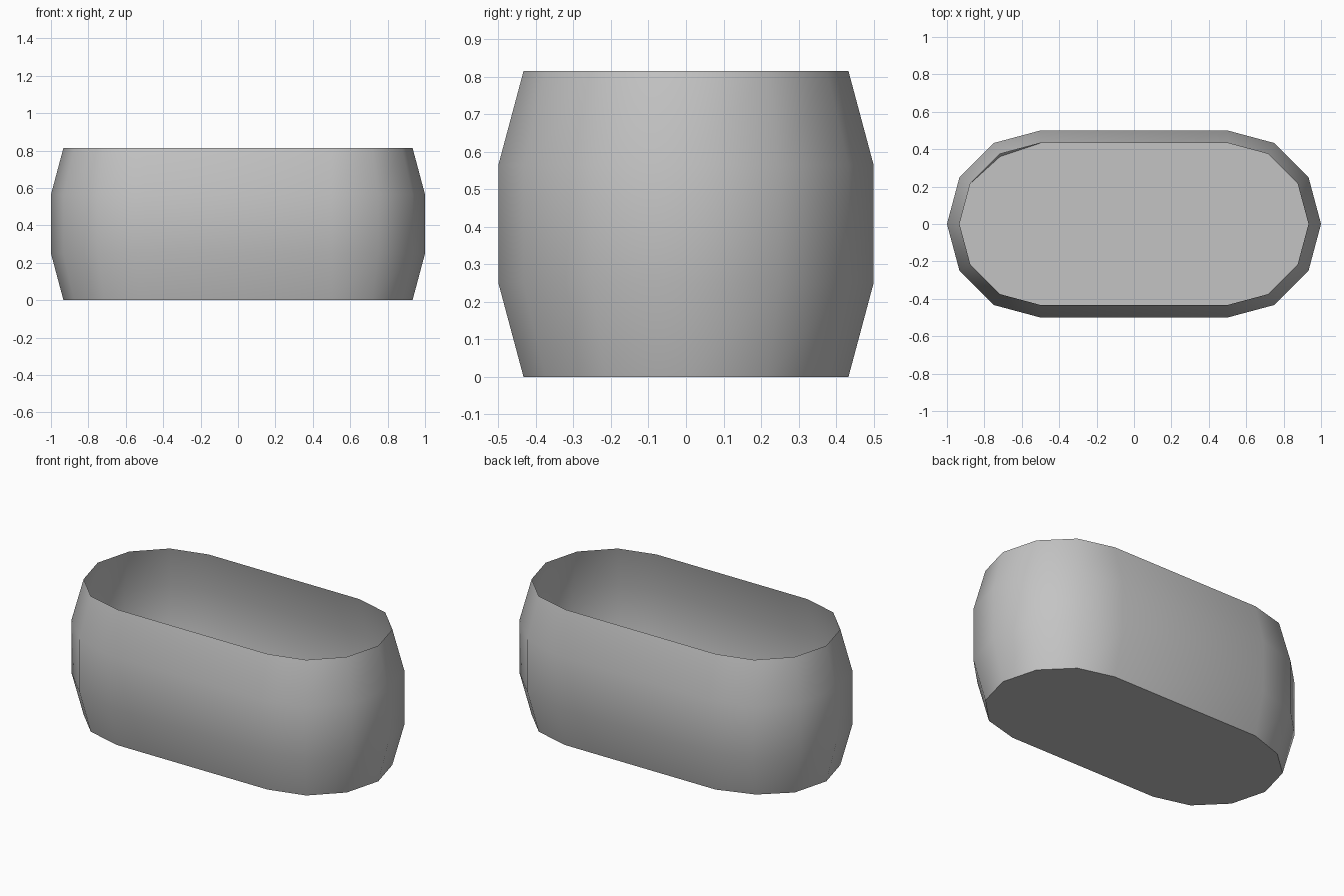
import bpy, bmesh, math

cube = bpy.data.objects.get("Cube")
if cube:
    bpy.data.objects.remove(cube, do_unlink=True)

grey = bpy.data.materials.new("plain_grey")
grey.use_nodes = True
colour = (0.55, 0.55, 0.55, 1)
grey.diffuse_color = colour
grey.node_tree.nodes["Principled BSDF"].inputs["Base Color"].default_value = colour

HALF_STRAIGHT = 0.5
WIDE = 0.5
NARROW = WIDE * math.cos(math.radians(30))
# Bulging side profile: radius, height
PROFILE = [(NARROW, 0), (WIDE, 0.25), (WIDE, 0.565), (NARROW, 0.815)]


def oval(radius, z):
    """Two half circles of six sides joined by straight runs."""
    points = []
    for side, start in ((1, -90), (-1, 90)):
        for step in range(7):
            a = math.radians(start + step * 30)
            points.append((side * HALF_STRAIGHT + radius * math.cos(a),
                           radius * math.sin(a), z))
    return points


def add_object(name, bm):
    mesh = bpy.data.meshes.new(name)
    bm.to_mesh(mesh)
    bm.free()
    mesh.materials.append(grey)
    obj = bpy.data.objects.new(name, mesh)
    bpy.context.collection.objects.link(obj)
    return obj


# Thin bulging wall, open at the top
bm = bmesh.new()
rings = [[bm.verts.new(p) for p in oval(r, z)] for r, z in PROFILE]
for low, high in zip(rings, rings[1:]):
    for i in range(len(low)):
        j = (i + 1) % len(low)
        bm.faces.new((low[i], low[j], high[j], high[i]))
# Slightly pinched back corner at the foot of the wall
rings[0][8].co.y -= 0.015
wall = add_object("tub_wall", bm)
bpy.ops.object.select_all(action="DESELECT")
wall.select_set(True)
bpy.context.view_layer.objects.active = wall
bpy.ops.object.shade_smooth_by_angle(angle=math.radians(45))

# Flat floor with the same outline
bm = bmesh.new()
outline = [bm.verts.new(p) for p in oval(NARROW, 0)]
outline[8].co.y -= 0.015
bm.faces.new(outline)
add_object("tub_floor", bm)
